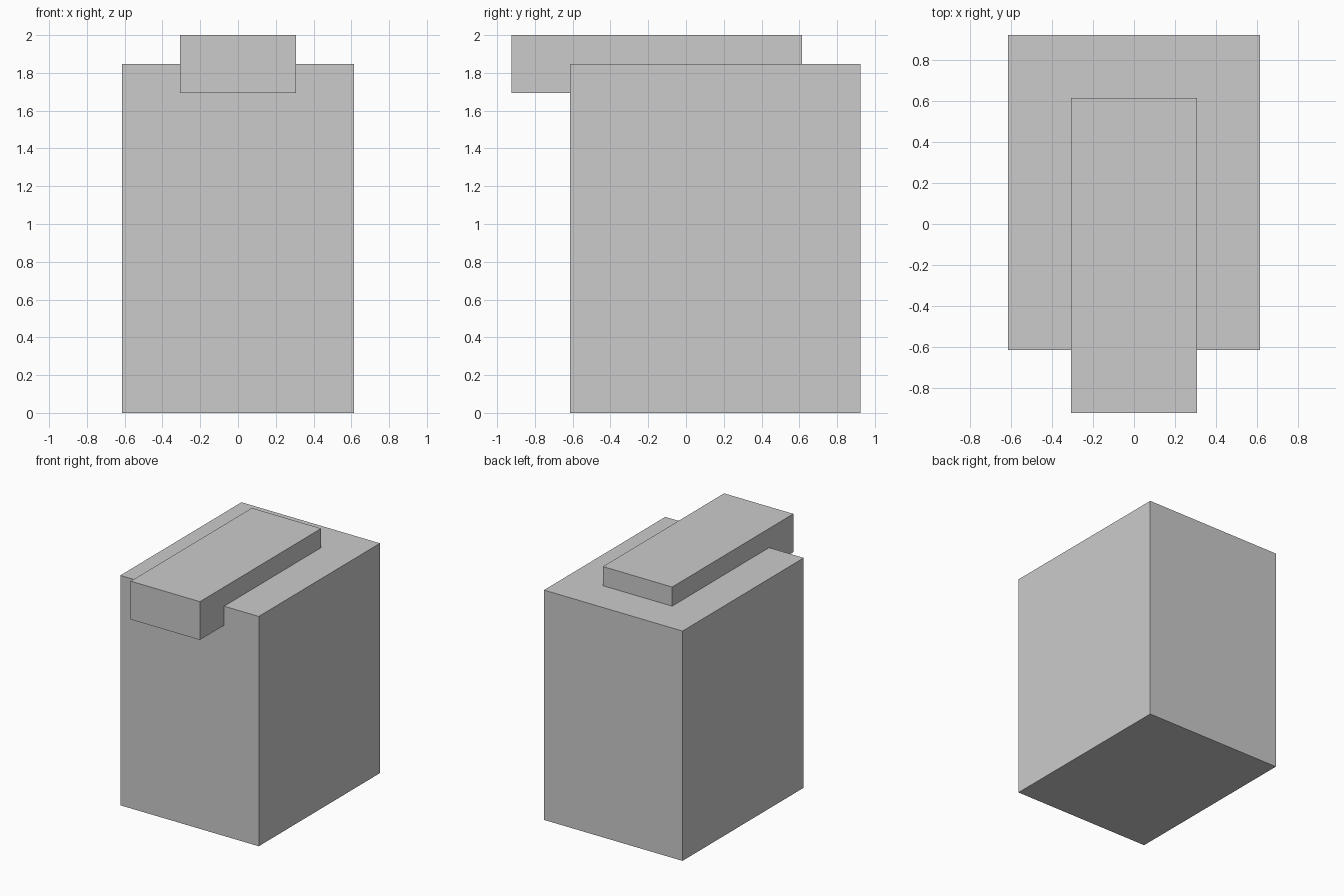
import bpy

if "Cube" in bpy.data.objects:
    bpy.data.objects.remove(bpy.data.objects["Cube"])

U = 2 / 13  # the model sits on a grid of 13 units in height


def box(name, lo, hi):
    """Add a box spanning two corners given in grid units."""
    centre = [(a + b) / 2 * U for a, b in zip(lo, hi)]
    bpy.ops.mesh.primitive_cube_add(size=1, location=centre)
    obj = bpy.context.object
    obj.name = name
    obj.scale = [(b - a) * U for a, b in zip(lo, hi)]
    bpy.ops.object.transform_apply(location=False, rotation=False, scale=True)
    return obj


# Main block
box("body", (-4, -4, 0), (4, 6, 12))

# Bar sunk into the top, overhanging the front
box("top_bar", (-2, -6, 11), (2, 4, 13))
